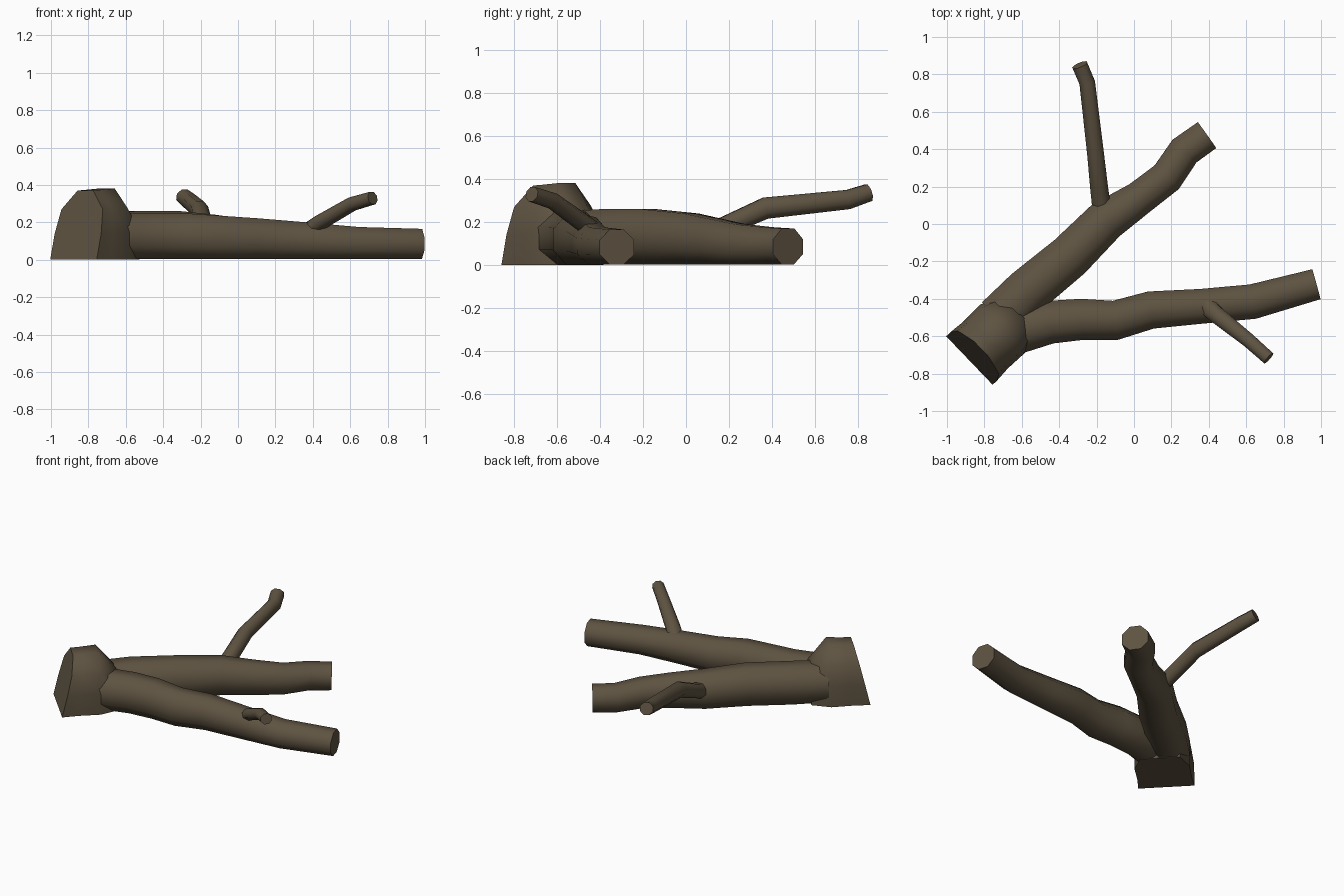
import bpy, bmesh, math
from mathutils import Vector

if "Cube" in bpy.data.objects:
    bpy.data.objects.remove(bpy.data.objects["Cube"])

bark = bpy.data.materials.new("brown bark")
bark.use_nodes = True
colour = (0.112, 0.086, 0.053, 1)
bark.diffuse_color = colour
bark.node_tree.nodes["Principled BSDF"].inputs["Base Color"].default_value = colour
bark.node_tree.nodes["Principled BSDF"].inputs["Roughness"].default_value = 0.9


def loft(name, rings, angle=50):
    """Skin a list of equal rings of points and close both ends."""
    bm = bmesh.new()
    loops = [[bm.verts.new(p) for p in ring] for ring in rings]
    n = len(loops[0])
    for a, b in zip(loops, loops[1:]):
        for i in range(n):
            j = (i + 1) % n
            bm.faces.new((a[i], a[j], b[j], b[i]))
    bm.faces.new(loops[0])
    bm.faces.new(loops[-1])
    bmesh.ops.recalc_face_normals(bm, faces=bm.faces)
    mesh = bpy.data.meshes.new(name)
    bm.to_mesh(mesh)
    bm.free()
    mesh.materials.append(bark)
    ob = bpy.data.objects.new(name, mesh)
    bpy.context.collection.objects.link(ob)
    bpy.ops.object.select_all(action='DESELECT')
    ob.select_set(True)
    bpy.context.view_layer.objects.active = ob
    bpy.ops.object.shade_smooth_by_angle(angle=math.radians(angle))
    return ob


def limb(name, path, sides=8):
    """Tapering limb; each path entry is x, y, z, half width, half height."""
    pts = [Vector(p[:3]) for p in path]
    grow = 1 / math.cos(math.pi / sides)
    rings = []
    for i, p in enumerate(path):
        tangent = (pts[min(i + 1, len(pts) - 1)] - pts[max(i - 1, 0)]).normalized()
        side = tangent.cross(Vector((0, 0, 1))).normalized()
        up = side.cross(tangent)
        ring = []
        for k in range(sides):
            a = 2 * math.pi * (k + 0.5) / sides
            v = pts[i] + grow * (side * p[3] * math.cos(a) + up * p[4] * math.sin(a))
            v.z = max(v.z, 0.003)
            ring.append(v)
        rings.append(ring)
    return loft(name, rings)


def ground_limb(name, path):
    """Limb lying on the ground; entries are x, y, half width, top height."""
    return limb(name, [(x, y, top / 2, w, top / 2) for x, y, w, top in path])


# Trunk butt: an arched section swept along the ground, sawn at a slant
axis, across = Vector((0.72, 0.69, 0)), Vector((0.69, -0.72, 0))
origin = Vector((-0.88, -0.73, 0))
arch = [(-0.18, 0), (-0.18, 0.14), (-0.16, 0.27), (-0.06, 0.37),
        (0.06, 0.37), (0.16, 0.27), (0.18, 0.14), (0.18, 0)]
rings = []
for along, width, height, lean in [(0, 1, 1, 0.24), (0.11, 0.96, 1.01, 0.1),
                                   (0.25, 0.98, 1.03, 0), (0.37, 0.7, 0.66, 0)]:
    rings.append([origin + axis * (along + lean * z) + across * (s * width)
                  + Vector((0, 0, z * height)) for s, z in arch])
loft("trunk_butt", rings)

# The two heavy limbs of the fork
ground_limb("rear_limb", [
    (-0.72, -0.51, 0.13, 0.25), (-0.57, -0.36, 0.125, 0.26),
    (-0.345, -0.175, 0.12, 0.26), (-0.15, 0.02, 0.112, 0.24),
    (0.025, 0.135, 0.092, 0.215), (0.175, 0.25, 0.09, 0.19),
    (0.27, 0.39, 0.088, 0.175), (0.39, 0.475, 0.085, 0.17)])
ground_limb("front_limb", [
    (-0.74, -0.61, 0.12, 0.25), (-0.58, -0.56, 0.12, 0.25),
    (-0.45, -0.525, 0.115, 0.25), (-0.28, -0.51, 0.11, 0.248),
    (-0.1, -0.515, 0.105, 0.235), (0.09, -0.46, 0.1, 0.222),
    (0.36, -0.44, 0.093, 0.2), (0.635, -0.415, 0.093, 0.175),
    (0.975, -0.322, 0.083, 0.165)])

# Side twigs
limb("rear_twig", [
    (-0.17, 0.06, 0.13, 0.05, 0.05), (-0.185, 0.18, 0.18, 0.048, 0.045),
    (-0.205, 0.37, 0.265, 0.045, 0.05), (-0.25, 0.755, 0.305, 0.042, 0.045),
    (-0.29, 0.85, 0.337, 0.042, 0.04)])
limb("front_twig", [
    (0.37, -0.42, 0.15, 0.05, 0.04), (0.44, -0.485, 0.2, 0.045, 0.038),
    (0.61, -0.62, 0.298, 0.038, 0.036), (0.72, -0.718, 0.33, 0.036, 0.034)])
